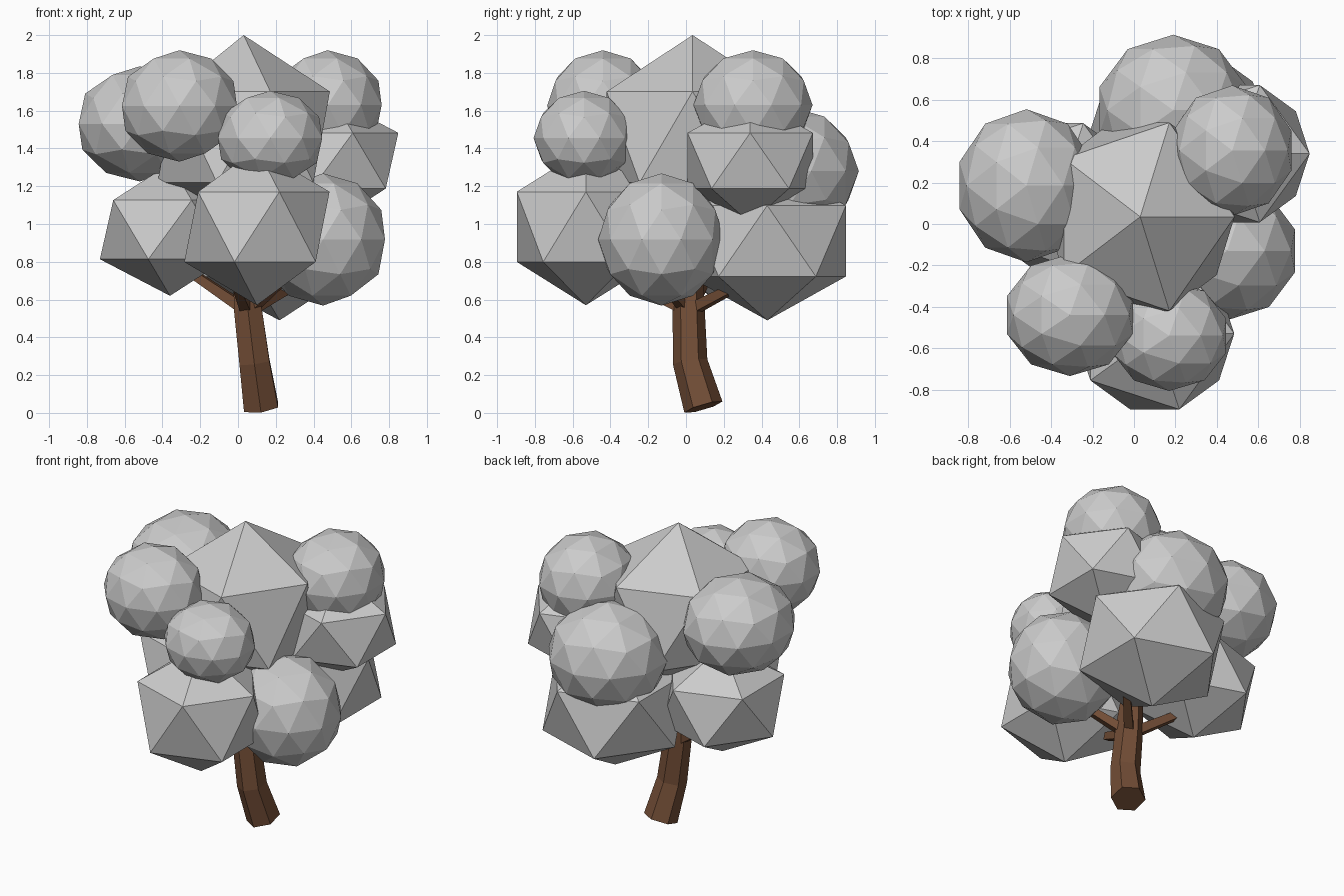
import bpy, bmesh, math
from mathutils import Vector

if "Cube" in bpy.data.objects:
    bpy.data.objects.remove(bpy.data.objects["Cube"])

bark = bpy.data.materials.new("bark")
bark.diffuse_color = (0.17, 0.075, 0.037, 1)
bark.use_nodes = True
bark.node_tree.nodes["Principled BSDF"].inputs["Base Color"].default_value = bark.diffuse_color


def finish(name, bm, mat=None):
    me = bpy.data.meshes.new(name)
    bmesh.ops.recalc_face_normals(bm, faces=bm.faces[:])
    bm.to_mesh(me)
    bm.free()
    ob = bpy.data.objects.new(name, me)
    bpy.context.collection.objects.link(ob)
    if mat:
        me.materials.append(mat)
    return ob


def leaf_clump(name, center, radii, level):
    bm = bmesh.new()
    bmesh.ops.create_icosphere(bm, subdivisions=level, radius=1)
    bmesh.ops.scale(bm, vec=radii, verts=bm.verts)
    bmesh.ops.translate(bm, vec=center, verts=bm.verts)
    return finish(name, bm)


def limb(name, path, radii, sides):
    # faceted tapered tube with rings square to the path
    pts = [Vector(p) for p in path]
    bm = bmesh.new()
    rings = []
    for i, (p, r) in enumerate(zip(pts, radii)):
        t = (pts[min(i + 1, len(pts) - 1)] - pts[max(i - 1, 0)]).normalized()
        ref = Vector((1, 0, 0)) if abs(t.z) > 0.8 else Vector((0, 0, 1))
        u = (ref - t * ref.dot(t)).normalized()
        v = t.cross(u)
        angles = [2 * math.pi * (k + 0.5) / sides for k in range(sides)]
        rings.append([bm.verts.new(p + r * (u * math.cos(a) + v * math.sin(a)))
                      for a in angles])
    for a, b in zip(rings, rings[1:]):
        for k in range(sides):
            n = (k + 1) % sides
            bm.faces.new((a[k], a[n], b[n], b[k]))
    bm.faces.new(rings[0])
    bm.faces.new(rings[-1])
    return finish(name, bm, bark)


# Bent six-sided trunk
limb("trunk",
     [(0.122, 0.092, 0.031), (0.087, 0.022, 0.27), (0.052, 0.014, 0.55), (0.03, 0.02, 0.82)],
     [0.105, 0.092, 0.085, 0.065], 6)

# Short branches spreading into the leaves
branch_ends = [(-0.23, 0.11, 0.73), (0.25, 0.23, 0.65), (0.22, -0.12, 0.69), (0.0, -0.25, 0.66)]
for i, end in enumerate(branch_ends):
    limb(f"branch_{i + 1}", [(0.05, 0.015, 0.54), end], [0.042, 0.032], 4)

# Large-faceted leaf clumps
coarse = [
    ("crown_center", (0.03, 0.035, 1.46), (0.51, 0.535, 0.54)),
    ("lower_front_clump", (0.10, -0.53, 0.985), (0.43, 0.43, 0.415)),
    ("lower_left_clump", (-0.36, 0.13, 0.97), (0.415, 0.42, 0.35)),
    ("lower_back_clump", (0.22, 0.43, 0.91), (0.49, 0.49, 0.42)),
    ("right_clump", (0.50, 0.34, 1.335), (0.39, 0.39, 0.33)),
]
for name, c, r in coarse:
    leaf_clump(name, c, r, 1)

# Rounder leaf clumps
fine = [
    ("lower_right_clump", (0.45, -0.13, 0.918), (0.345, 0.335, 0.35)),
    ("left_clump", (-0.52, 0.185, 1.53), (0.34, 0.37, 0.305)),
    ("upper_front_left_clump", (-0.31, -0.44, 1.625), (0.32, 0.295, 0.295)),
    ("upper_front_clump", (0.17, -0.54, 1.455), (0.29, 0.267, 0.25)),
    ("upper_right_clump", (0.475, 0.355, 1.63), (0.30, 0.315, 0.29)),
    ("back_clump", (0.19, 0.55, 1.28), (0.375, 0.365, 0.34)),
]
for name, c, r in fine:
    leaf_clump(name, c, r, 2)
